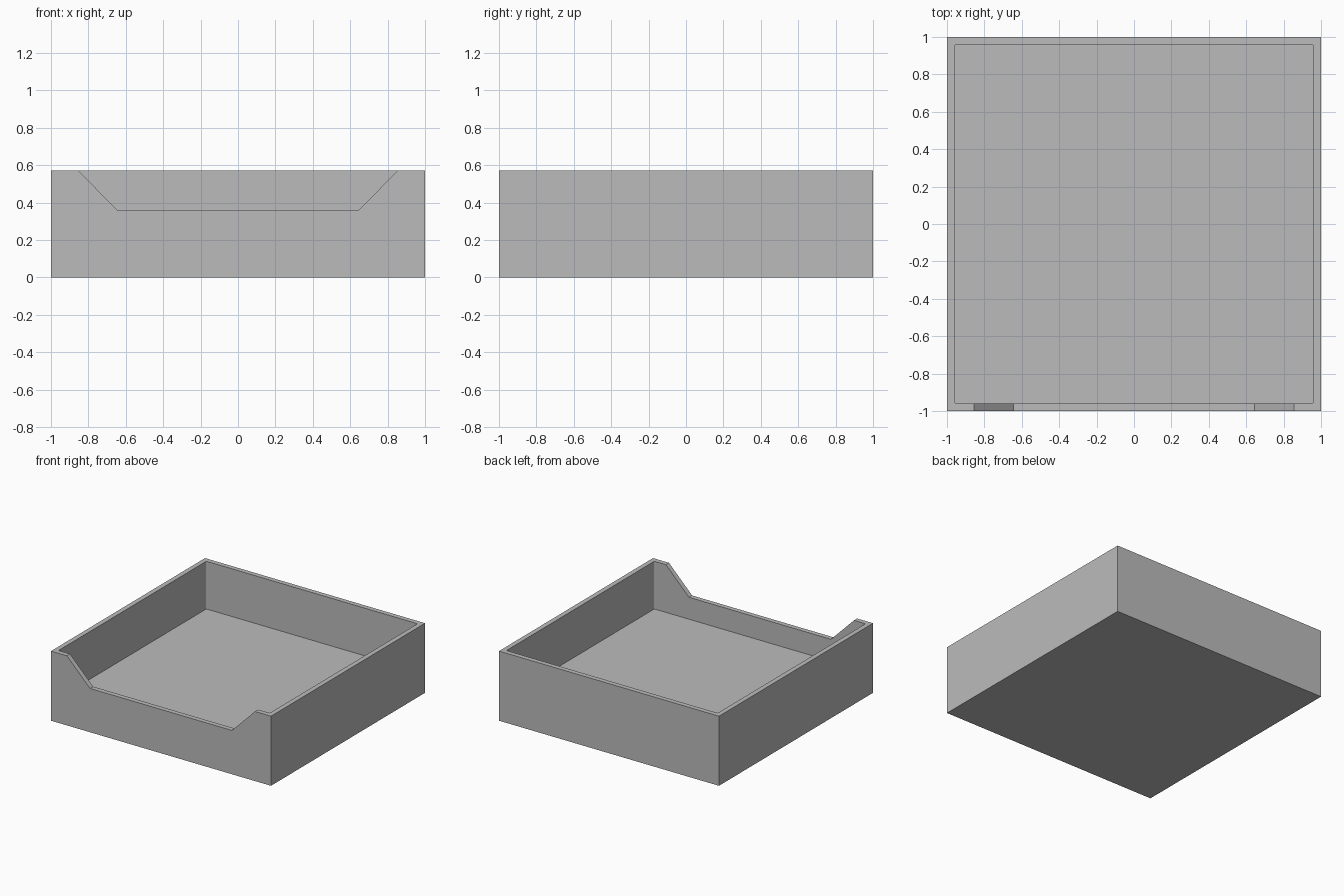
import bpy
import bmesh

HEIGHT = 0.572
FLOOR = 0.18
INNER = 0.96
NOTCH = [(-0.855, HEIGHT), (-0.645, 0.36), (0.645, 0.36), (0.855, HEIGHT),
         (0.855, 0.8), (-0.855, 0.8)]

if "Cube" in bpy.data.objects:
    bpy.data.objects.remove(bpy.data.objects["Cube"])

grey = bpy.data.materials.new("plain grey")
grey.use_nodes = True
colour = (0.5, 0.5, 0.5, 1)
grey.diffuse_color = colour
grey.node_tree.nodes["Principled BSDF"].inputs["Base Color"].default_value = colour


def prism(name, outline, offset, corner=0):
    """Extrude a closed outline by an offset, optionally rounding its long edges."""
    bm = bmesh.new()
    face = bm.faces.new([bm.verts.new(p) for p in outline])
    moved = bmesh.ops.extrude_face_region(bm, geom=[face])["geom"]
    bmesh.ops.translate(bm, vec=offset,
                        verts=[v for v in moved if isinstance(v, bmesh.types.BMVert)])
    if corner:
        upright = [e for e in bm.edges
                   if abs(e.verts[0].co.z - e.verts[1].co.z) > 0.1]
        bmesh.ops.bevel(bm, geom=upright, offset=corner, segments=3,
                        profile=0.5, affect='EDGES')
    bmesh.ops.recalc_face_normals(bm, faces=bm.faces)
    mesh = bpy.data.meshes.new(name)
    bm.to_mesh(mesh)
    bm.free()
    mesh.materials.append(grey)
    obj = bpy.data.objects.new(name, mesh)
    bpy.context.collection.objects.link(obj)
    return obj


def square(half, z):
    return [(-half, -half, z), (half, -half, z), (half, half, z), (-half, half, z)]


# Solid tray block, and the two shapes removed from it
tray = prism("tray", square(1, 0), (0, 0, HEIGHT))
cavity = prism("cavity_cutter", square(INNER, FLOOR), (0, 0, 1), corner=0.01)
notch = prism("front_notch_cutter", [(x, -1.1, z) for x, z in NOTCH], (0, 0.3, 0))

# Hollow the inside and lower the front wall
bpy.context.view_layer.objects.active = tray
for cutter in (cavity, notch):
    cut = tray.modifiers.new(cutter.name, 'BOOLEAN')
    cut.operation = 'DIFFERENCE'
    cut.solver = 'EXACT'
    cut.object = cutter
    bpy.ops.object.modifier_apply(modifier=cut.name)
    bpy.data.objects.remove(cutter)
